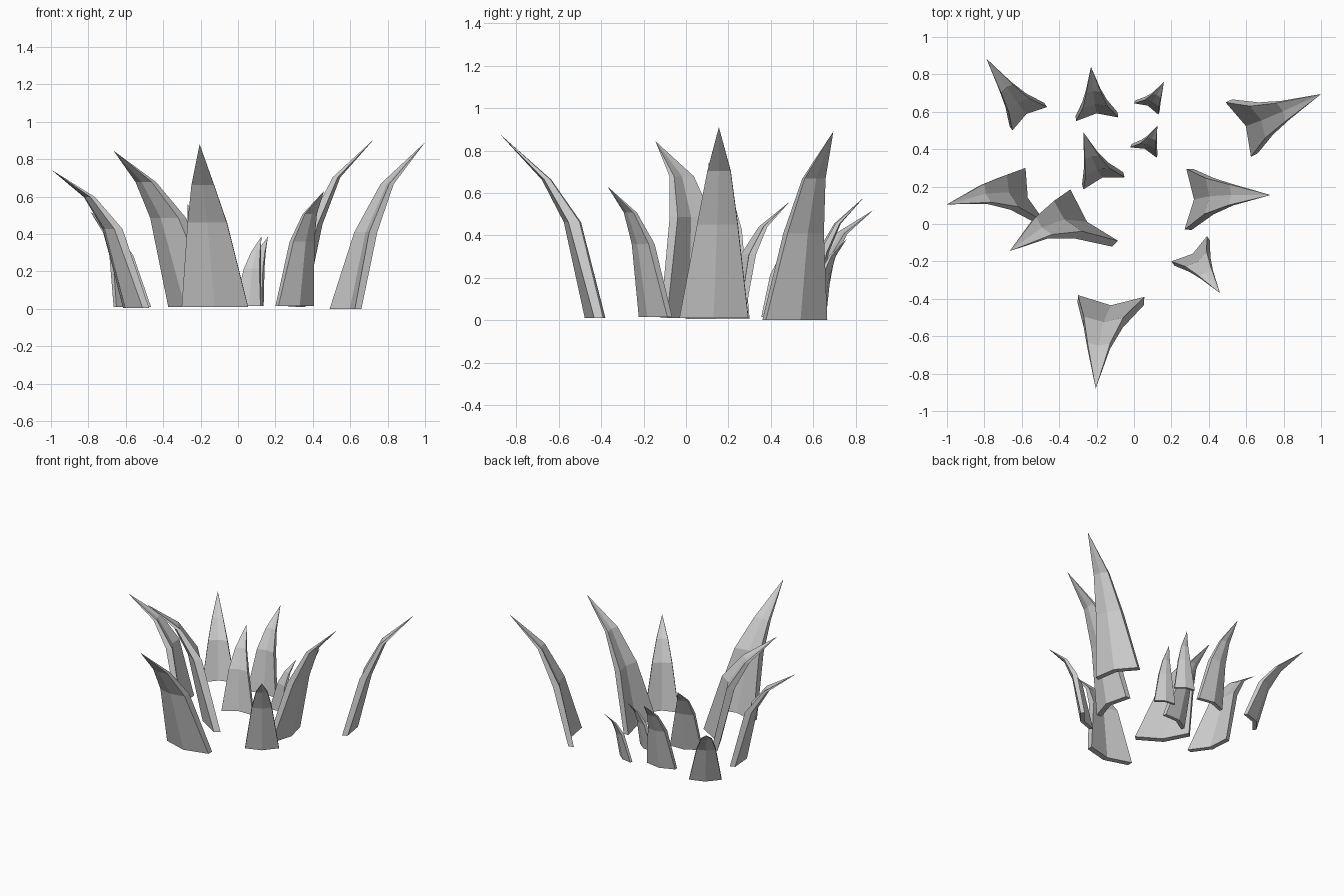
import bpy, bmesh
from mathutils import Vector

if "Cube" in bpy.data.objects:
    bpy.data.objects.remove(bpy.data.objects["Cube"])

# Blade stations: outward lean, sideways drift, width, bulge and thickness fractions
STATIONS = [(0.0, 0.0, 1.0, 1.0, 1.0), (0.23, 0.55, 0.59, 0.5, 1.25), (0.51, 0.85, 0.34, 0.27, 0.7)]
BOW, THICK = 0.14, 0.12   # outward bulge and thickness, relative to blade width


def blade(name, left, right, tip, z0, h1, h2):
    a, b, t = Vector(left), Vector(right), Vector(tip)
    mid = (a + b) / 2
    width = (b - a).length
    side = (b - a) / width
    out = Vector((-side.y, side.x))
    reach = t.xy - mid
    if out.dot(reach) < 0:
        out = -out
    lean, drift = reach.dot(out), reach.dot(side)
    bm = bmesh.new()
    rings = []
    for h, (l, d, w, bulge, thick) in zip((0, h1, h2), STATIONS):
        c = mid + out * (lean * l) + side * (drift * d)
        bow, th = BOW * bulge, THICK * thick
        ring = []
        # bowed strip: inner edge one way, outer edge back
        for s, o in ((-.5, 0), (0, bow), (.5, 0), (.5, th), (0, bow + th), (-.5, th)):
            p = c + side * (s * width * w) + out * (o * width)
            ring.append(bm.verts.new((p.x, p.y, z0 + h * (t.z - z0))))
        rings.append(ring)
    apex = bm.verts.new(t)
    for lo, hi in zip(rings, rings[1:]):
        for i in range(6):
            j = (i + 1) % 6
            bm.faces.new((lo[i], lo[j], hi[j], hi[i]))
    for i in range(6):
        bm.faces.new((rings[-1][i], rings[-1][(i + 1) % 6], apex))
    # underside
    r = rings[0]
    bm.faces.new((r[0], r[1], r[4], r[5]))
    bm.faces.new((r[1], r[2], r[3], r[4]))
    bmesh.ops.recalc_face_normals(bm, faces=bm.faces)
    me = bpy.data.meshes.new(name)
    bm.to_mesh(me)
    bm.free()
    bpy.context.collection.objects.link(bpy.data.objects.new(name, me))


# Each blade: inner base corners, tip, base height, heights of the two bends
BLADES = [
    ((-.65, .50), (-.465, .625), (-.79, .885, .52), .01, .54, .78),
    ((-.31, .55), (-.085, .57), (-.23, .84, .58), .015, .54, .78),
    ((.00, .645), (.13, .585), (.16, .76, .385), .015, .54, .78),
    ((-.02, .41), (.12, .355), (.125, .525, .385), .015, .54, .78),
    ((.49, .65), (.625, .36), (1.0, .695, .89), .0, .46, .75),
    ((-.27, .185), (-.05, .25), (-.27, .49, .56), .015, .54, .78),
    ((-.58, .30), (-.475, .01), (-1.0, .105, .745), .005, .57, .80),
    ((-.34, .185), (-.085, -.09), (-.665, -.145, .845), .01, .57, .80),
    ((.28, .295), (.27, -.03), (.73, .155, .91), .01, .49, .77),
    ((.20, -.20), (.39, -.065), (.46, -.37, .63), .015, .56, .80),
    ((-.30, -.38), (.055, -.39), (-.205, -.88, .88), .01, .52, .75),
]
for n, args in enumerate(BLADES, 1):
    blade(f"grass_blade_{n}", *args)
